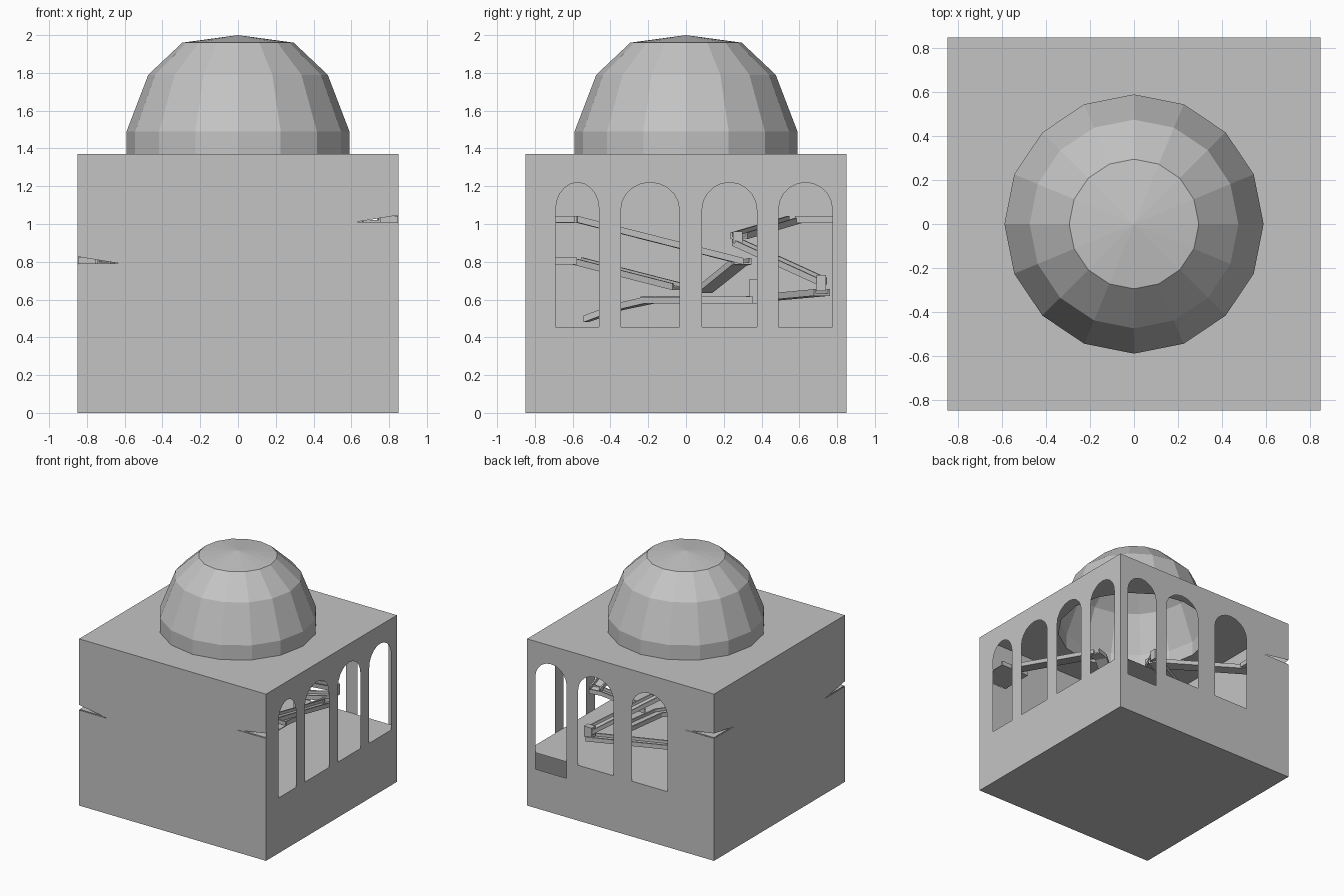
import bpy, bmesh, math
from mathutils import Vector

cube = bpy.data.objects.get("Cube")
if cube:
    bpy.data.objects.remove(cube, do_unlink=True)

stone = bpy.data.materials.new("grey_stone")
stone.use_nodes = True
GREY = (0.55, 0.55, 0.55, 1)
stone.diffuse_color = GREY
stone.node_tree.nodes["Principled BSDF"].inputs["Base Color"].default_value = GREY

H = 0.85      # half width of the hall
TOP = 1.37    # roof height
SILL = 0.455  # floor and window sill height
SIDES = 16


def finish(name, bm):
    mesh = bpy.data.meshes.new(name)
    bm.to_mesh(mesh)
    bm.free()
    mesh.materials.append(stone)
    obj = bpy.data.objects.new(name, mesh)
    bpy.context.collection.objects.link(obj)
    return obj


def sheet(name, loops, place, outward):
    """Flat sheet: the first loop is the outline, the others are holes."""
    bm = bmesh.new()
    for loop in loops:
        verts = [bm.verts.new(place(u, v)) for u, v in loop]
        for a, b in zip(verts, verts[1:] + verts[:1]):
            bm.edges.new((a, b))
    out = Vector(outward)
    bmesh.ops.triangle_fill(bm, edges=bm.edges[:], use_beauty=True, normal=out)
    bm.normal_update()
    bmesh.ops.reverse_faces(bm, faces=[f for f in bm.faces if f.normal.dot(out) < 0])
    finish(name, bm)


def arch(lo, hi, sill=SILL, spring=1.075, rise=0.145, steps=10):
    mid, half = (lo + hi) / 2, (hi - lo) / 2
    curve = [(mid + half * math.cos(math.pi * i / steps),
              spring + rise * math.sin(math.pi * i / steps)) for i in range(steps + 1)]
    return [(lo, sill), (hi, sill)] + curve


def wall_outline(low_end=None, high_end=None):
    """Wall rectangle with an optional wedge slot at either end."""
    def slot(side, z):
        return [(side * H, z), (side * (H - 0.26), z), (side * H, z + 0.042)] if z else []
    return ([(-H, 0), (H, 0)] + slot(1, high_end) + [(H, TOP), (-H, TOP)]
            + slot(-1, low_end)[::-1])


def box(name, lo, hi):
    bm = bmesh.new()
    bmesh.ops.create_cube(bm, size=1)
    for v in bm.verts:
        v.co = [l + (c + 0.5) * (h - l) for c, l, h in zip(v.co, lo, hi)]
    finish(name, bm)


def trough(name, points, width=0.095, depth=0.035, rim=0.012):
    """Sweep a U-shaped channel along a path."""
    w, i = width / 2, width / 2 - rim
    section = [(-w, 0), (w, 0), (w, depth), (i, depth), (i, rim),
               (-i, rim), (-i, depth), (-w, depth)]
    pts = [Vector(p) for p in points]
    bm = bmesh.new()
    rings = []
    for k, p in enumerate(pts):
        run = pts[min(k + 1, len(pts) - 1)] - pts[max(k - 1, 0)]
        across = Vector((run.y, -run.x, 0)).normalized()
        rings.append([bm.verts.new(p + across * a + Vector((0, 0, b))) for a, b in section])
    n = len(section)
    for r, s in zip(rings, rings[1:]):
        for j in range(n):
            bm.faces.new((r[j], r[(j + 1) % n], s[(j + 1) % n], s[j]))
    bm.faces.new(rings[0])
    bm.faces.new(rings[-1])
    bmesh.ops.recalc_face_normals(bm, faces=bm.faces[:])
    finish(name, bm)


def landing(name, sx, sy, z, size=0.26, rim=0.012, curb=0.037):
    """Corner tray with curbs and a gap where the channel leaves."""
    def part(label, u0, u1, v0, v1, z0, z1):
        xs = sorted((sx * (H - u0), sx * (H - u1)))
        ys = sorted((sy * (H - v0), sy * (H - v1)))
        box(name + label, (xs[0], ys[0], z0), (xs[1], ys[1], z1))
    e = 0.003
    part("_tray", e, size, e, size + 0.012, z, z + 0.006)
    part("_side_curb", size - rim, size, e, size, z, z + curb)
    part("_outer_curb", e, 0.095, size, size + rim, z, z + curb)
    part("_inner_curb", 0.19, size, size, size + rim, z, z + curb)


# Hall walls, open at the arches and corner slots
sheet("front_wall", [wall_outline(0.785, 1.005)], lambda u, v: (u, -H, v), (0, -1, 0))
sheet("right_wall", [wall_outline(0.785, 1.005)], lambda u, v: (-H, u, v), (-1, 0, 0))
sheet("left_wall", [wall_outline(), arch(-0.69, -0.46), arch(-0.345, -0.035),
                    arch(0.085, 0.375), arch(0.49, 0.775)],
      lambda u, v: (H, u, v), (1, 0, 0))
sheet("back_wall", [wall_outline(1.005), arch(-0.425, -0.105), arch(0.065, 0.385),
                    arch(0.49, 0.775, sill=0.32)],
      lambda u, v: (u, H, v), (0, 1, 0))

# Base, inner floor and roof with a round opening under the dome
square = [(-H, -H), (H, -H), (H, H), (-H, H)]
ring = [(0.59 * math.cos(math.tau * i / SIDES), 0.59 * math.sin(math.tau * i / SIDES))
        for i in range(SIDES)]
sheet("base", [square], lambda u, v: (u, v, 0), (0, 0, -1))
sheet("inner_floor", [square], lambda u, v: (u, v, SILL), (0, 0, 1))
sheet("roof", [square, ring], lambda u, v: (u, v, TOP), (0, 0, 1))

# Faceted dome shell
bm = bmesh.new()
levels = []
for radius, z in [(0.59, TOP), (0.59, 1.49), (0.475, 1.79), (0.295, 1.96)]:
    levels.append([bm.verts.new((radius * math.cos(math.tau * i / SIDES),
                                 radius * math.sin(math.tau * i / SIDES), z))
                   for i in range(SIDES)])
apex = bm.verts.new((0, 0, 2))
for i in range(SIDES):
    j = (i + 1) % SIDES
    for a, b in zip(levels, levels[1:]):
        bm.faces.new((a[i], a[j], b[j], b[i]))
    bm.faces.new((levels[-1][i], levels[-1][j], apex))
finish("dome", bm)

# Corner landings behind the slots
landing("front_left_landing", 1, -1, 1.005)
landing("front_right_landing", -1, -1, 0.785)
landing("back_right_landing", -1, 1, 1.005)

# Sloping channels that run to the middle of the hall
trough("front_left_ramp", [(0.71, -0.58, 1.008), (0.62, 0.3, 0.785)])
trough("front_left_turn", [(0.65, 0.3, 0.785), (0.57, 0.28, 0.78), (0.3, 0.1, 0.635)])
trough("front_right_ramp", [(-0.71, -0.58, 0.788), (-0.2, -0.04, 0.65)])
trough("back_right_ramp", [(-0.71, 0.58, 1.008), (0.05, 0.28, 0.92)])
box("ramp_stop", (0.04, 0.25, 0.9), (0.1, 0.3, 0.96))
trough("middle_ramp", [(0.05, 0.27, 0.885), (0.37, 0.72, 0.68)])
box("middle_ramp_stop", (0.34, 0.69, 0.645), (0.41, 0.74, 0.73))
trough("lower_ramp", [(0.4, 0.72, 0.62), (-0.15, 0.45, 0.595), (-0.15, 0.3, 0.58)])

# Collecting channel and outlet
trough("collecting_channel", [(0.3, 0.36, 0.58), (0.25, 0, 0.58), (0.1, -0.2, 0.578),
                              (0, -0.35, 0.545), (-0.05, -0.53, 0.48)])
trough("cross_channel", [(-0.25, 0.3, 0.58), (-0.2, -0.04, 0.58), (0.1, -0.2, 0.58)])
box("channel_post", (0.27, 0.335, 0.58), (0.33, 0.375, 0.71))
